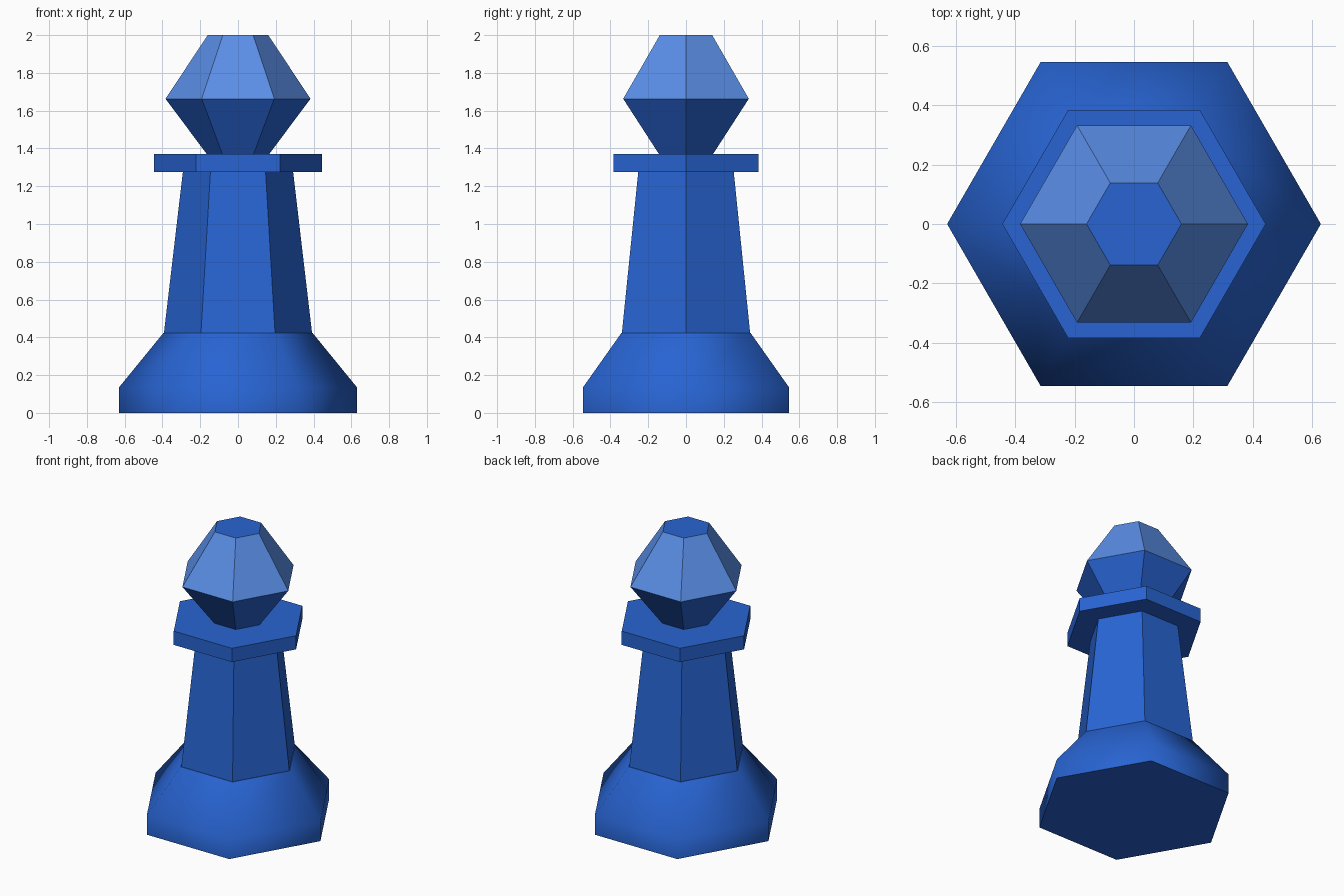
import bpy, bmesh, math

if "Cube" in bpy.data.objects:
    bpy.data.objects.remove(bpy.data.objects["Cube"])

SIDES = 6


def material(name, rgb):
    m = bpy.data.materials.new(name)
    m.diffuse_color = (*rgb, 1)
    m.use_nodes = True
    m.node_tree.nodes["Principled BSDF"].inputs["Base Color"].default_value = m.diffuse_color
    return m


blue = material("royal blue", (0.021, 0.127, 0.645))
light_blue = material("light blue", (0.107, 0.283, 0.831))


def hex_part(name, profile, smooth=False):
    """Closed six-sided solid from (radius, height) rings, bottom to top."""
    bm = bmesh.new()
    rings = [[bm.verts.new((r * math.cos(math.tau * i / SIDES),
                            r * math.sin(math.tau * i / SIDES), z))
              for i in range(SIDES)] for r, z in profile]
    for low, high in zip(rings, rings[1:]):
        for i in range(SIDES):
            j = (i + 1) % SIDES
            bm.faces.new((low[i], low[j], high[j], high[i])).smooth = smooth
    for cap in (bm.faces.new(rings[0][::-1]), bm.faces.new(rings[-1])):
        for e in cap.edges:
            e.smooth = False
    bm.normal_update()
    mesh = bpy.data.meshes.new(name)
    bm.to_mesh(mesh)
    bm.free()
    mesh.materials.append(blue)
    obj = bpy.data.objects.new(name, mesh)
    bpy.context.collection.objects.link(obj)
    return obj


# Foot with softly shaded sides, tapered stem and flat collar
hex_part("base", [(0.63, 0), (0.63, 0.135), (0.395, 0.423)], smooth=True)
hex_part("stem", [(0.392, 0.423), (0.292, 1.275)])
hex_part("collar", [(0.444, 1.275), (0.444, 1.37)])

# Gem-like head, its upper slanted facets lighter
head = hex_part("head", [(0.165, 1.37), (0.384, 1.663), (0.16, 2.0)])
head.data.materials.append(light_blue)
for f in head.data.polygons:
    if 0.1 < f.normal.z < 0.9:
        f.material_index = 1
